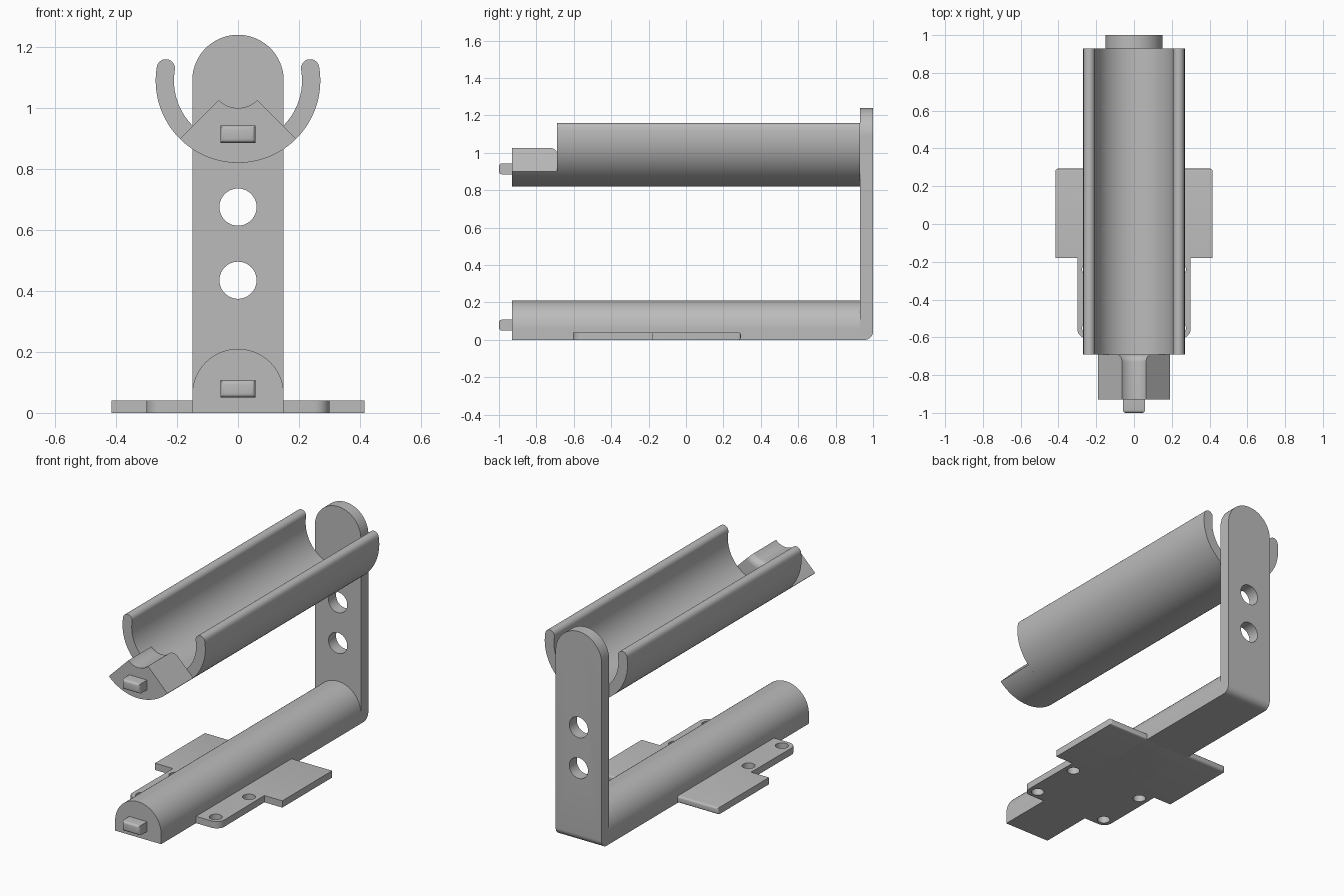
import bpy, bmesh
from math import sin, cos, radians
from mathutils import Matrix, Vector

cube = bpy.data.objects.get("Cube")
if cube:
    bpy.data.objects.remove(cube)

GREY = (0.5, 0.5, 0.5, 1)
grey = bpy.data.materials.new("plain grey")
grey.use_nodes = True
grey.diffuse_color = GREY
grey.node_tree.nodes["Principled BSDF"].inputs["Base Color"].default_value = GREY


def arc(cx, cy, r, a0, a1, n=32):
    """Points on a circular arc, angles in degrees."""
    angles = [radians(a0 + (a1 - a0) * i / n) for i in range(n + 1)]
    return [(cx + r * cos(a), cy + r * sin(a)) for a in angles]


def prism(points, lo, hi, axis):
    """Extrude a 2D outline: xz outline along y, or xy outline along z."""
    bm = bmesh.new()
    place = (lambda u, v: (u, lo, v)) if axis == "y" else (lambda u, v: (u, v, lo))
    face = bm.faces.new([bm.verts.new(place(u, v)) for u, v in points])
    out = bmesh.ops.extrude_face_region(bm, geom=[face])
    step = Vector((0, hi - lo, 0)) if axis == "y" else Vector((0, 0, hi - lo))
    moved = [g for g in out["geom"] if isinstance(g, bmesh.types.BMVert)]
    bmesh.ops.translate(bm, verts=moved, vec=step)
    return bm


def round_edges(bm, test, width, segments=5):
    """Bevel every edge whose two ends both pass the test."""
    edges = [e for e in bm.edges if all(test(v.co) for v in e.verts)]
    bmesh.ops.bevel(bm, geom=edges, offset=width, segments=segments,
                    profile=0.5, affect="EDGES")


def make(name, bm):
    bmesh.ops.recalc_face_normals(bm, faces=bm.faces[:])
    mesh = bpy.data.meshes.new(name)
    bm.to_mesh(mesh)
    bm.free()
    mesh.materials.append(grey)
    obj = bpy.data.objects.new(name, mesh)
    bpy.context.collection.objects.link(obj)
    return obj


def activate(obj):
    bpy.ops.object.select_all(action="DESELECT")
    obj.select_set(True)
    bpy.context.view_layer.objects.active = obj


def smooth(obj):
    activate(obj)
    bpy.ops.object.shade_smooth_by_angle(angle=radians(30))


def drill(obj, centre_points, radius, lo, hi, axis):
    """Cut round holes right through a part."""
    for u, v in centre_points:
        circle = arc(u, v, radius, 0, 360, 40)[:-1]
        cutter = make("hole_cutter", prism(circle, lo, hi, axis))
        cutter.hide_render = True
        cut = obj.modifiers.new("hole", "BOOLEAN")
        cut.operation = "DIFFERENCE"
        cut.solver = "EXACT"
        cut.object = cutter
        activate(obj)
        bpy.ops.object.modifier_apply(modifier=cut.name)
        bpy.data.objects.remove(cutter)


# Upright strap with round top, rounded heel and two holes
HUB = 1.09
bm = prism([(-0.15, 0), (0.15, 0)] + arc(0, HUB, 0.15, 0, 180, 48), 0.93, 1.0, "y")
round_edges(bm, lambda c: c.z < 0.001 and c.y > 0.99, 0.045, 8)
upright = make("upright", bm)
drill(upright, [(0, 0.435), (0, 0.675)], 0.061, 0.85, 1.1, "y")
smooth(upright)

# Lower half-round bar
bar = make("lower_bar", prism([(-0.15, 0), (0.15, 0)] + arc(0, 0.06, 0.15, 0, 180, 48),
                              -0.93, 0.93, "y"))
smooth(bar)

# Open trough with rounded lips
TIP = 9.6
a = radians(TIP)
tip_x, tip_z = 0.24 * cos(a), HUB + 0.24 * sin(a)
outline = arc(0, HUB, 0.27, -180 - TIP, TIP, 72)
outline += arc(tip_x, tip_z, 0.03, TIP, TIP + 180, 12)[1:]
outline += arc(0, HUB, 0.21, TIP, -180 - TIP, 72)[1:]
outline += arc(-tip_x, tip_z, 0.03, -TIP, 180 - TIP, 12)[1:-1]
trough = make("trough", prism(outline, -0.69, 0.93, "y"))
smooth(trough)

# Front wedge of the trough: a quarter ring with a rounded inner back edge
section = [(0.27, -0.93), (0.09, -0.93)]
section += arc(0.13, -0.73, 0.04, 180, 90, 8) + [(0.27, -0.69)]
bm = bmesh.new()
ring = [bm.verts.new((r, y, 0)) for r, y in section]
start = bm.faces.new(ring)
bmesh.ops.rotate(bm, verts=ring, cent=(0, 0, 0), matrix=Matrix.Rotation(radians(45), 3, "Y"))
spun = bmesh.ops.spin(bm, geom=[start] + start.edges[:] + start.verts[:], cent=(0, 0, 0),
                      axis=(0, 1, 0), angle=radians(90), steps=36, use_duplicate=False)
bmesh.ops.translate(bm, verts=bm.verts[:], vec=(0, 0, HUB))
wedge = make("trough_front_wedge", bm)
smooth(wedge)

# Locating pegs on both front ends
for name, z in (("lower_peg", 0.05), ("upper_peg", 0.885)):
    w, h = 0.058, 0.058
    bm = prism([(-w, z), (w, z), (w, z + h), (-w, z + h)], -1.0, -0.92, "y")
    round_edges(bm, lambda c: c.y < -0.99, 0.015, 4)
    smooth(make(name, bm))

# Stepped base plate with rounded front corners and screw holes
half = arc(0.25, -0.555, 0.05, -90, 0, 8)
half += [(0.298, -0.18), (0.415, -0.18), (0.415, 0.293)]
mirrored = [(-x, y) for x, y in reversed(half)]
bm = prism(half + mirrored, 0, 0.04, "z")
round_edges(bm, lambda c: c.y > 0.29, 0.012, 4)
plate = make("base_plate", bm)
drill(plate, [(sx * 0.24, y) for sx in (-1, 1) for y in (-0.24, -0.55)],
      0.035, -0.1, 0.2, "z")
smooth(plate)
